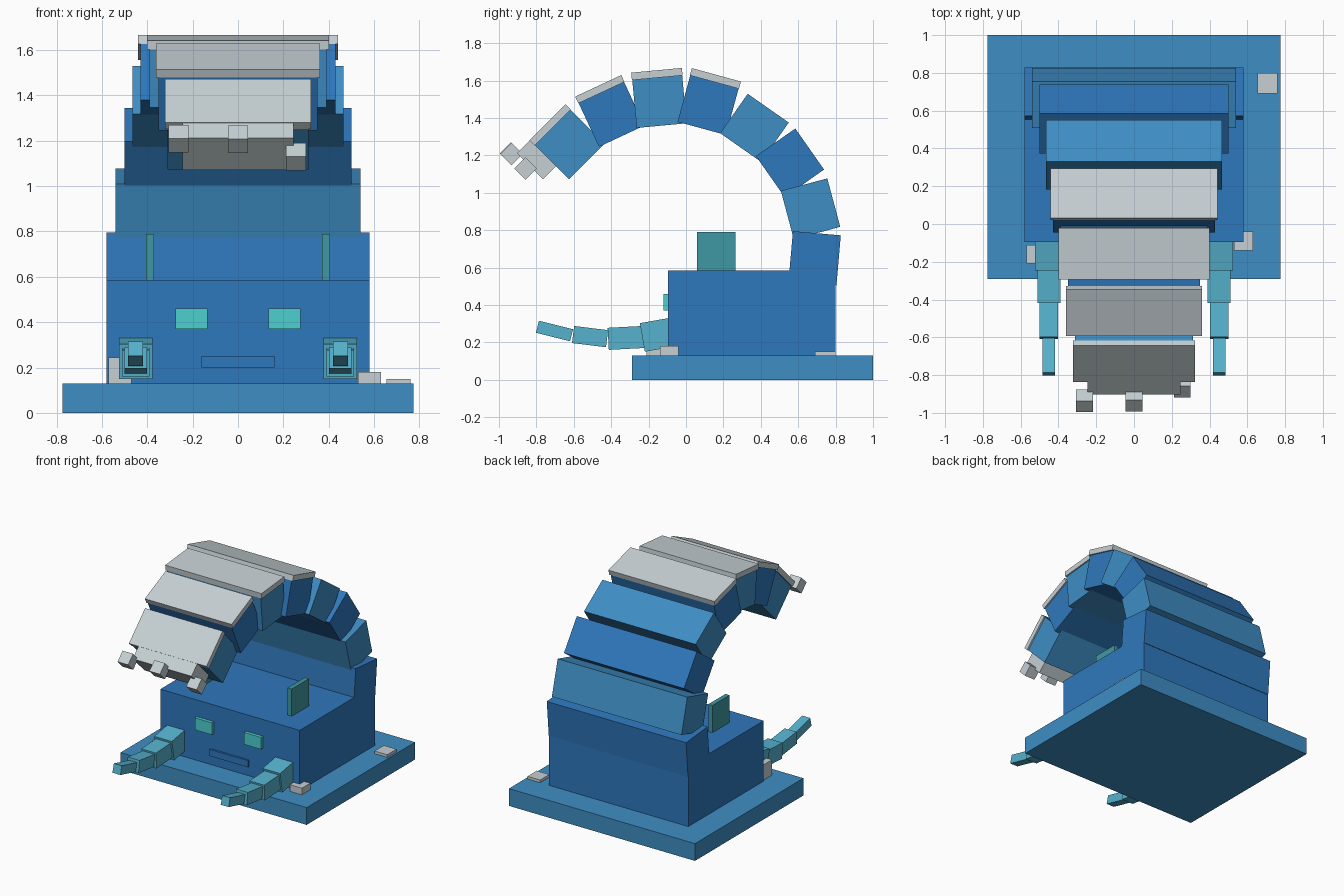
import bpy, math
from mathutils import Matrix, Vector

if "Cube" in bpy.data.objects:
    bpy.data.objects.remove(bpy.data.objects["Cube"])


def material(name, hexcode):
    def lin(c):
        c /= 255
        return c / 12.92 if c <= 0.04045 else ((c + 0.055) / 1.055) ** 2.4
    m = bpy.data.materials.new(name)
    m.diffuse_color = [lin(hexcode >> s & 255) for s in (16, 8, 0)] + [1]
    m.use_nodes = True
    m.node_tree.nodes["Principled BSDF"].inputs["Base Color"].default_value = m.diffuse_color
    return m


DEEP = material("deep_blue", 0x2F78BD)
MID = material("mid_blue", 0x3E8DC4)
SHELL = material("pale_grey", 0xC6D0D4)
CYAN = material("arm_cyan", 0x56B2CE)
EYE = material("eye_turquoise", 0x4DD0D0)
FIN = material("fin_teal", 0x4099A4)


def box(name, x, y, z, mat, angle=0):
    """Box from (min, max) ranges, turned about its centre around the x axis."""
    r = (x, y, z)
    centre = Vector([(a + b) / 2 for a, b in r])
    h = [(b - a) / 2 for a, b in r]
    verts = [(i * h[0], j * h[1], k * h[2])
             for i in (-1, 1) for j in (-1, 1) for k in (-1, 1)]
    faces = [(0, 1, 3, 2), (4, 6, 7, 5), (0, 4, 5, 1),
             (2, 3, 7, 6), (0, 2, 6, 4), (1, 5, 7, 3)]
    me = bpy.data.meshes.new(name)
    me.from_pydata(verts, [], faces)
    me.transform(Matrix.Translation(centre) @ Matrix.Rotation(math.radians(angle), 4, 'X'))
    me.materials.append(mat)
    ob = bpy.data.objects.new(name, me)
    bpy.context.collection.objects.link(ob)
    return ob


def turned(name, x, hw, cy, cz, ly, lz, angle, mat):
    return box(name, (x - hw, x + hw), (cy - ly / 2, cy + ly / 2),
               (cz - lz / 2, cz + lz / 2), mat, angle)


# Plinth and body
box("plinth", (-.775, .775), (-.29, 1), (0, .13), MID)
box("body", (-.58, .58), (-.095, .80), (.13, .585), DEEP)

# Curling tail segments: half width, centre y, centre z, angle of outer face
segments = [
    (.58, .688, .650, -95), (.54, .666, .914, -75), (.50, .556, 1.084, -55),
    (.465, .366, 1.347, -35), (.43, .118, 1.468, -15.3), (.39, -.142, 1.487, 5.3),
    (.35, -.398, 1.419, 25), (.312, -.621, 1.258, 45),
]
# Mid-arc centres follow the corner midpoints of each block
segments[1] = (.54, .666, .914, -75)
segments[2] = (.50, .556, 1.160, -55)
for i, (hw, y, z, a) in enumerate(segments):
    turned(f"tail_segment_{i}", 0, hw, y, z, .268, .257, a, MID if i % 2 else DEEP)
    # Armour plate on the outer face of the last four
    if i > 3:
        t = math.radians(a)
        d = .257 / 2 + .02
        turned(f"tail_plate_{i}", 0, hw + .011, y - math.sin(t) * d,
               z + math.cos(t) * d, .272, .04, a, SHELL)

# Tail tip and its three teeth
turned("tail_tip", 0, .245, -.799, 1.176, .097, .197, 45, SHELL)
for x, y, z in ((-.262, -.936, 1.209), (0, -.932, 1.207), (.255, -.858, 1.130)):
    turned("tail_tooth", x, .044, y, z, .085, .085, 45, SHELL)

# Face
for s in (-1, 1):
    box("eye", (s * .205 - .071, s * .205 + .071), (-.12, -.09), (.37, .46), EYE)
box("mouth", (-.16, .16), (-.11, -.09), (.20, .25), DEEP)

# Fins and jointed arms on both sides
arm = [(.073, -.140, .243, .19, .155, 10), (.061, -.320, .224, .192, .118, 3),
       (.049, -.513, .231, .183, .092, -7), (.033, -.703, .261, .188, .066, -14)]
for s in (-1, 1):
    box("back_fin", (s * .388 - .017, s * .388 + .017), (.06, .265), (.57, .79), FIN)
    for i, (hw, y, z, ly, lz, a) in enumerate(arm):
        turned(f"arm_joint_{i}", s * .451, hw, y, z, ly, lz, a, CYAN)

# Pebbles on the plinth
box("pebble", (.53, .63), (-.14, -.04), (.12, .18), SHELL)
box("pebble", (.655, .76), (.69, .80), (.12, .15), SHELL)
box("pebble", (-.57, -.47), (-.21, -.11), (.12, .245), SHELL)
